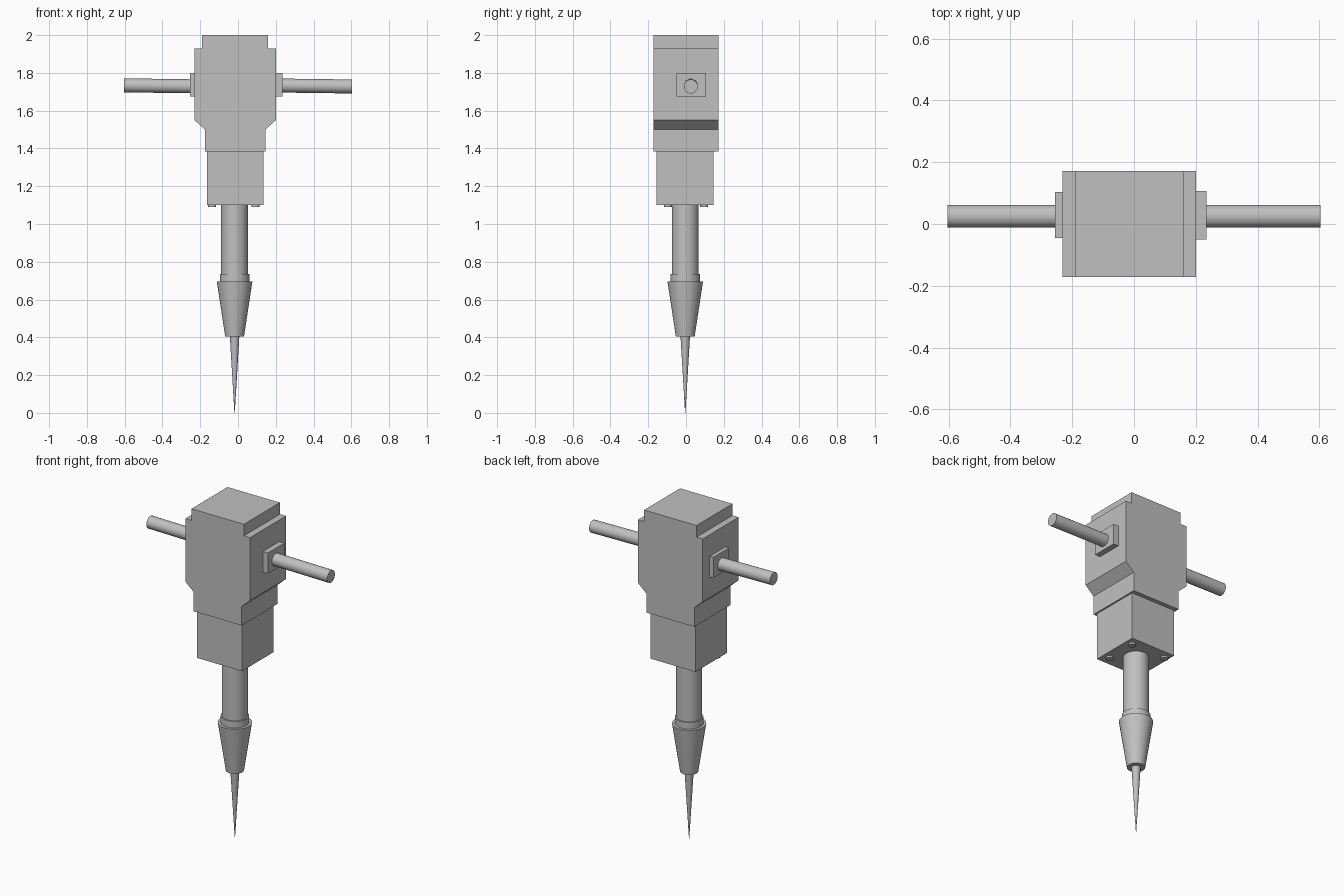
import bpy, bmesh, math
from mathutils import Vector

cube = bpy.data.objects.get("Cube")
if cube:
    bpy.data.objects.remove(cube, do_unlink=True)

grey = bpy.data.materials.new("plain grey")
grey.use_nodes = True
grey.diffuse_color = (0.53, 0.53, 0.53, 1)
grey.node_tree.nodes["Principled BSDF"].inputs["Base Color"].default_value = grey.diffuse_color

CX, CY = -0.018, -0.004  # axis of the tool


def finish(name, bm, smooth=False):
    bmesh.ops.recalc_face_normals(bm, faces=bm.faces)
    mesh = bpy.data.meshes.new(name)
    bm.to_mesh(mesh)
    bm.free()
    mesh.materials.append(grey)
    obj = bpy.data.objects.new(name, mesh)
    bpy.context.collection.objects.link(obj)
    if smooth:
        bpy.ops.object.select_all(action='DESELECT')
        obj.select_set(True)
        bpy.context.view_layer.objects.active = obj
        bpy.ops.object.shade_smooth_by_angle(angle=math.radians(35))
    return obj


def box(name, x, y, z):
    bm = bmesh.new()
    bmesh.ops.create_cube(bm, size=1)
    for v in bm.verts:
        v.co = [r[0] if c < 0 else r[1] for c, r in zip(v.co, (x, y, z))]
    return finish(name, bm)


def rod(name, start, end, r1, r2, sides=32):
    start, end = Vector(start), Vector(end)
    axis = end - start
    bm = bmesh.new()
    bmesh.ops.create_cone(bm, cap_ends=True, segments=sides, radius1=r1, radius2=r2, depth=axis.length)
    obj = finish(name, bm, True)
    obj.location = (start + end) / 2
    obj.rotation_euler = axis.to_track_quat('Z', 'Y').to_euler()
    return obj


def upright(name, z0, z1, r0, r1):
    return rod(name, (CX, CY, z0), (CX, CY, z1), r0, r1)


# Motor housing: stepped, tapered outline extruded front to back
half = [(0.16, 1.385), (0.16, 1.5), (0.216, 1.55), (0.216, 1.93), (0.175, 1.93), (0.175, 2.0)]
outline = half + [(-x, z) for x, z in reversed(half)]
bm = bmesh.new()
face = bm.faces.new([bm.verts.new((CX + 0.003 + x, -0.172, z)) for x, z in outline])
ext = bmesh.ops.extrude_face_region(bm, geom=[face])
bmesh.ops.translate(bm, vec=(0, 0.343, 0),
                    verts=[g for g in ext["geom"] if isinstance(g, bmesh.types.BMVert)])
finish("motor_housing", bm)

# Lower block with bolt heads underneath
box("lower_block", (-0.165, 0.135), (-0.155, 0.145), (1.1, 1.385))
for side, x in (("right", -0.137), ("left", 0.092)):
    for end, y in (("front", -0.096), ("back", 0.096)):
        rod(f"bolt_{end}_{side}", (x, y, 1.09), (x, y, 1.11), 0.021, 0.021, 16)

# Handles and their mounting plates
box("handle_plate_right", (-0.255, -0.22), (-0.046, 0.104), (1.675, 1.8))
box("handle_plate_left", (0.19, 0.235), (-0.05, 0.107), (1.675, 1.8))
rod("handle_right", (-0.604, 0.025, 1.734), (-0.24, 0.025, 1.729), 0.037, 0.037)
rod("handle_left", (0.22, 0.025, 1.733), (0.604, 0.025, 1.728), 0.037, 0.037)

# Shaft, collar, chuck and chisel
upright("shaft", 0.72, 1.12, 0.071, 0.071)
upright("collar", 0.68, 0.735, 0.078, 0.078)
upright("chuck", 0.405, 0.695, 0.05, 0.094)
upright("chisel", 0, 0.42, 0.001, 0.026)
